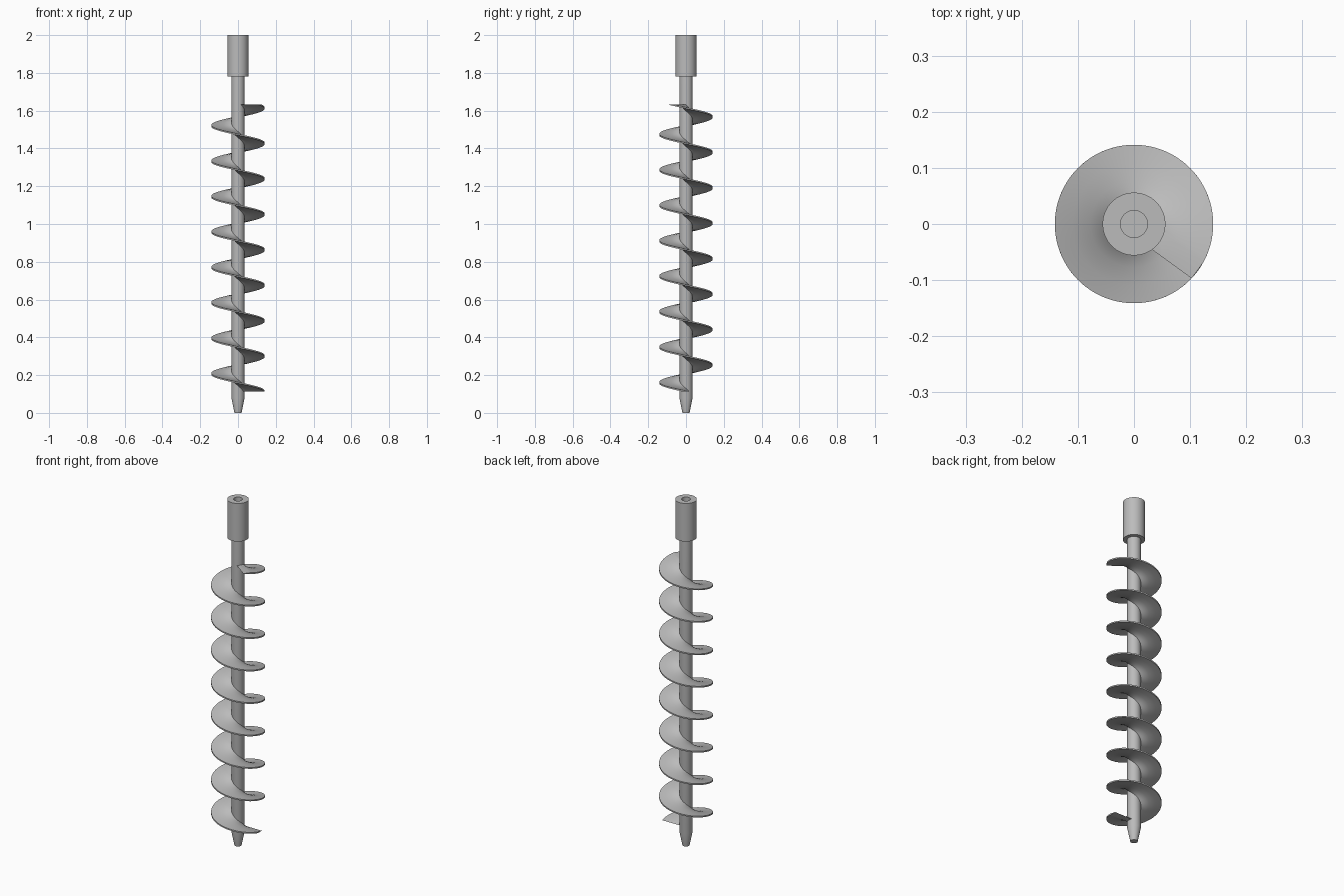
import bpy, bmesh, math

old = bpy.data.objects.get("Cube")
if old:
    bpy.data.objects.remove(old, do_unlink=True)

steel = bpy.data.materials.new("grey steel")
steel.use_nodes = True
steel.diffuse_color = (0.5, 0.5, 0.5, 1)
steel.node_tree.nodes["Principled BSDF"].inputs["Base Color"].default_value = (0.5, 0.5, 0.5, 1)


def finish(bm, name):
    """Turn a bmesh into a smooth-shaded steel object with sharp edges kept."""
    bmesh.ops.recalc_face_normals(bm, faces=bm.faces)
    mesh = bpy.data.meshes.new(name)
    bm.to_mesh(mesh)
    bm.free()
    mesh.materials.append(steel)
    obj = bpy.data.objects.new(name, mesh)
    bpy.context.collection.objects.link(obj)
    bpy.ops.object.select_all(action='DESELECT')
    obj.select_set(True)
    bpy.context.view_layer.objects.active = obj
    bpy.ops.object.shade_smooth_by_angle(angle=math.radians(30))
    return obj


def loft(rings, name):
    """Bridge equal rings of points in order and cap both ends."""
    bm = bmesh.new()
    loops = [[bm.verts.new(p) for p in ring] for ring in rings]
    n = len(loops[0])
    for a, b in zip(loops, loops[1:]):
        for i in range(n):
            j = (i + 1) % n
            bm.faces.new((a[i], a[j], b[j], b[i]))
    bm.faces.new(loops[0][::-1])
    bm.faces.new(loops[-1])
    return finish(bm, name)


def turned(profile, name, sides=64):
    """Lathe a list of (radius, height) points about the z axis."""
    angles = [math.tau * i / sides for i in range(sides)]
    return loft([[(r * math.cos(a), r * math.sin(a), z) for a in angles]
                 for r, z in profile], name)


# Shaft with tapered tip, and drive socket with a blind bore
turned([(0.019, 0), (0.035, 0.08), (0.035, 1.79)], "shaft")
turned([(0.056, 1.78), (0.056, 2), (0.024, 2), (0.024, 1.85)], "drive_socket")

# Screw flight: a flat bar section twisted as it rises
BOTTOM, TOP, TURNS = 0.113, 1.633, 8.1
INNER, OUTER, HALF = 0.01, 0.14, 0.018
DIVISIONS = 4
STEPS = round(TURNS * 90)
radii = [INNER + (OUTER - INNER) * k / DIVISIONS for k in range(DIVISIONS + 1)]
section = [(r, -HALF) for r in radii] + [(r, HALF) for r in reversed(radii)]
rings = []
for s in range(STEPS + 1):
    t = s / STEPS
    c, d = math.cos(-math.tau * TURNS * t), math.sin(-math.tau * TURNS * t)
    z = BOTTOM + (TOP - BOTTOM) * t
    rings.append([(x * c - y * d, x * d + y * c, z) for x, y in section])
loft(rings, "screw_flight")
